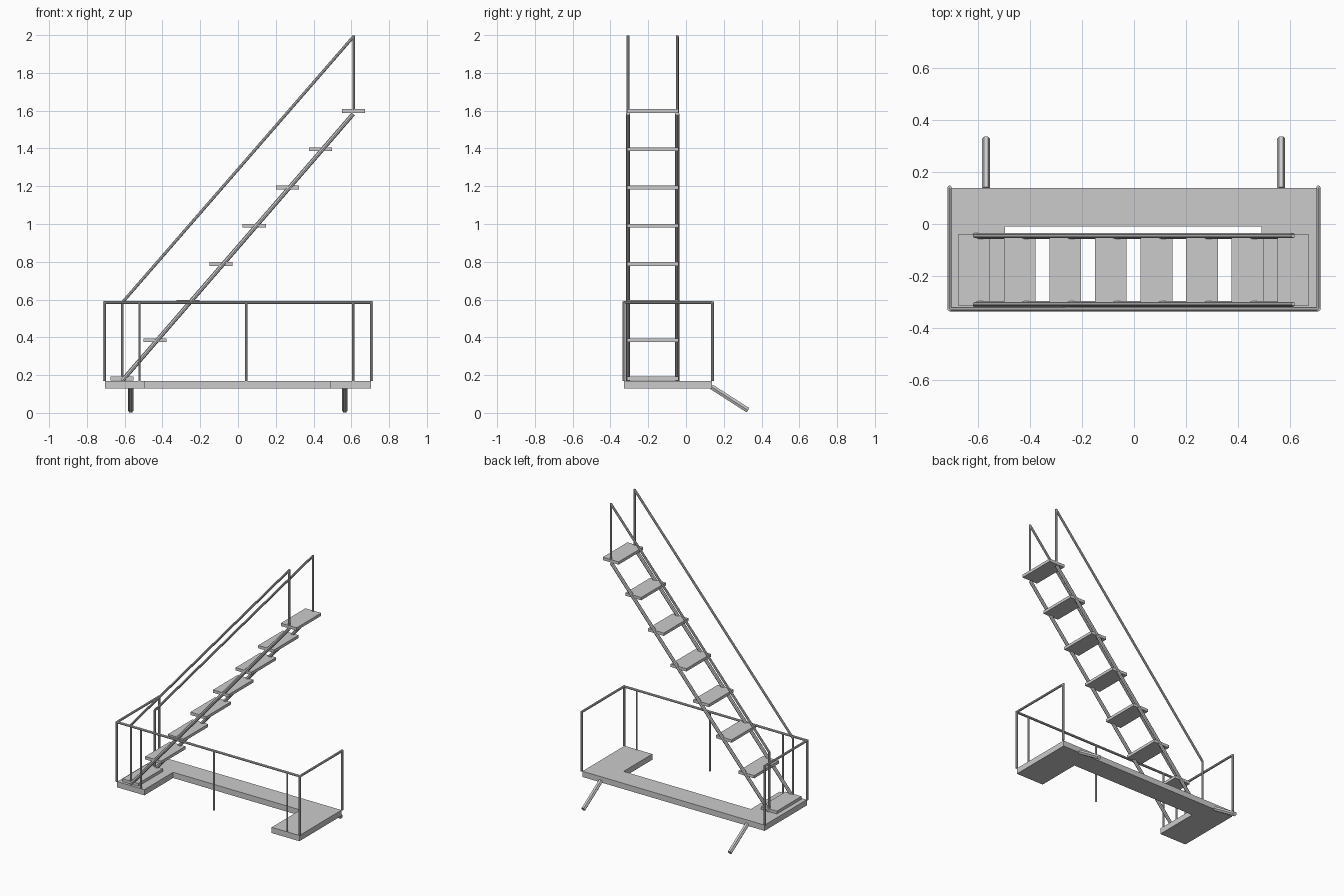
import bpy
from mathutils import Vector

if "Cube" in bpy.data.objects:
    bpy.data.objects.remove(bpy.data.objects["Cube"])


def rods(name, segments, radius, res=2):
    """Straight capped round bars, one spline per segment."""
    cu = bpy.data.curves.new(name, 'CURVE')
    cu.dimensions = '3D'
    cu.bevel_depth = radius
    cu.bevel_resolution = res
    cu.use_fill_caps = True
    for a, b in segments:
        sp = cu.splines.new('POLY')
        sp.points.add(1)
        sp.points[0].co = (*a, 1)
        sp.points[1].co = (*b, 1)
    ob = bpy.data.objects.new(name, cu)
    bpy.context.collection.objects.link(ob)
    bpy.ops.object.select_all(action='DESELECT')
    ob.select_set(True)
    bpy.context.view_layer.objects.active = ob
    bpy.ops.object.convert(target='MESH')
    bpy.ops.object.shade_smooth_by_angle()
    return ob


def extruded(name, outline, z0, z1):
    """Flat slab from a counter-clockwise outline."""
    n = len(outline)
    verts = [(x, y, z) for z in (z0, z1) for x, y in outline]
    faces = [tuple(reversed(range(n))), tuple(range(n, 2 * n))]
    faces += [(i, (i + 1) % n, n + (i + 1) % n, n + i) for i in range(n)]
    me = bpy.data.meshes.new(name)
    me.from_pydata(verts, [], faces)
    ob = bpy.data.objects.new(name, me)
    bpy.context.collection.objects.link(ob)
    return ob


W, YF, YB = 0.705, -0.328, 0.138      # platform half width, front, back
DECK, RAIL = 0.17, 0.585              # deck top, guard rail height
SIDES = (-0.307, -0.046)              # stair side planes

# U-shaped platform, open at the front
extruded("platform", [(-W, YF), (-0.495, YF), (-0.495, -0.01), (0.49, -0.01),
                      (0.49, YF), (W, YF), (W, YB), (-W, YB)], 0.13, DECK)

# Angled braces below the back edge
for x, side in ((-0.568, "left"), (0.565, "right")):
    rods(side + "_brace", [((x, 0.135, 0.138), (x, 0.328, 0.014))], 0.0155, 1)

# Treads
for i in range(8):
    x, z = -0.614 + 0.175 * i, 0.182 + 0.2023 * i
    extruded(f"tread_{i + 1}", [(x - 0.061, -0.312), (x + 0.061, -0.312),
                                (x + 0.061, -0.04), (x - 0.061, -0.04)],
             z - 0.01, z + 0.01)

# Stringers, handrails and their end posts
for y, side in zip(SIDES, ("front", "back")):
    rods(side + "_stringer", [((-0.612, y, 0.172), (0.61, y, 1.583))], 0.0115)
    rods(side + "_handrail", [((-0.612, y, RAIL), (0.612, y, 1.993))], 0.008)
    rods(side + "_handrail_posts", [((-0.612, y, DECK), (-0.612, y, RAIL + 0.004)),
                                    ((0.612, y, 1.6), (0.612, y, 1.998))], 0.007)

# Guard rail around the two ends and the front
R = 0.708
YR = -0.327
corners = [(-R, 0.14), (-R, YR), (R, YR), (R, 0.14)]
rods("guard_rail", [((*a, RAIL), (*b, RAIL)) for a, b in zip(corners, corners[1:])], 0.008)
rods("guard_corner_posts", [((x, y, DECK), (x, y, RAIL + 0.005)) for x, y in corners], 0.008)
rods("guard_front_posts", [((x, YR, DECK), (x, YR, RAIL)) for x in (-0.522, 0.044, 0.61)], 0.006)
